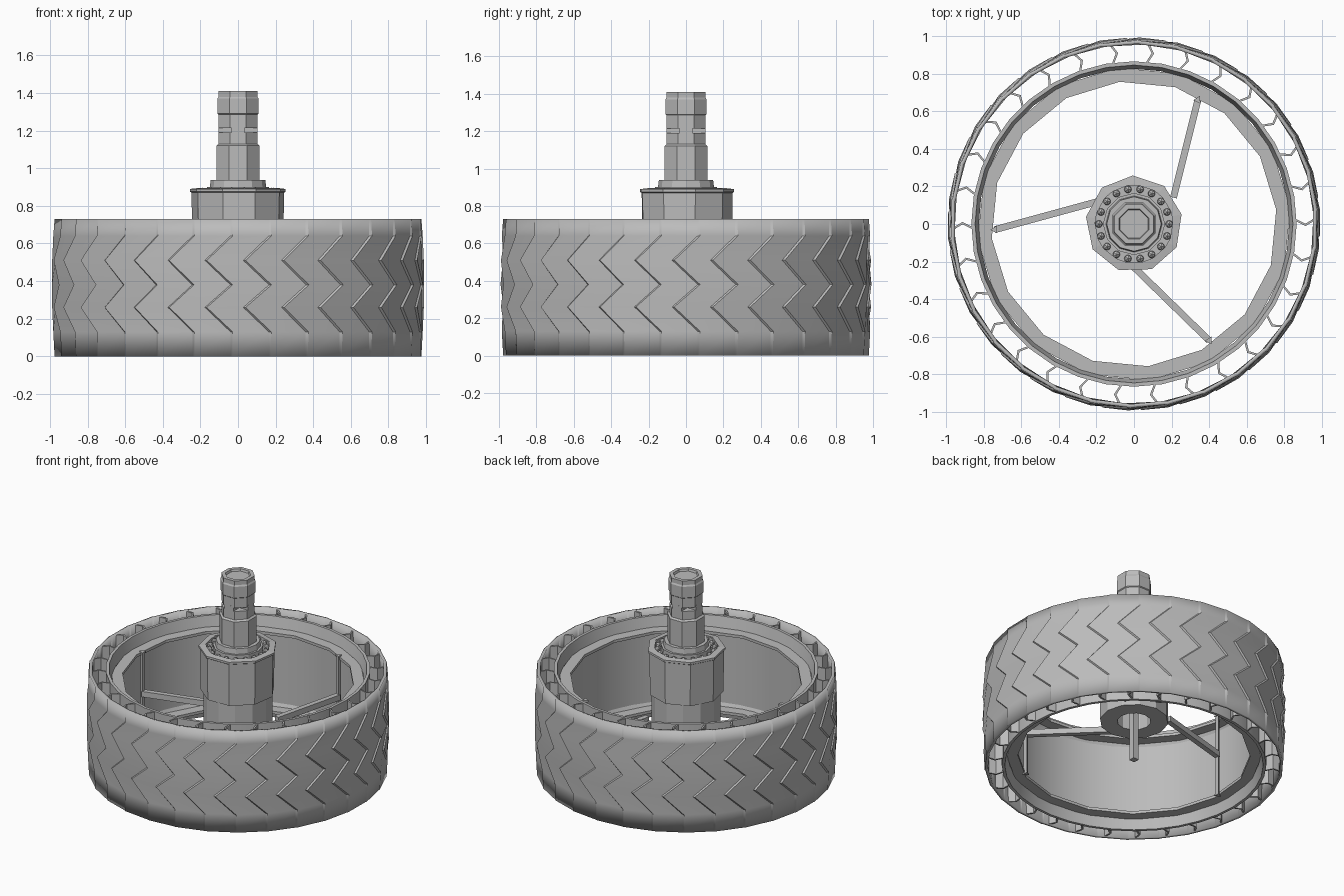
import bpy, bmesh
from math import sin, cos, pi, radians, hypot, atan2

cube = bpy.data.objects.get("Cube")
if cube:
    bpy.data.objects.remove(cube)

grey = bpy.data.materials.new("plain_grey")
grey.use_nodes = True
COLOR = (0.5, 0.5, 0.5, 1)
grey.diffuse_color = COLOR
grey.node_tree.nodes["Principled BSDF"].inputs["Base Color"].default_value = COLOR


def finish(name, bm, smooth=0):
    bmesh.ops.recalc_face_normals(bm, faces=bm.faces)
    mesh = bpy.data.meshes.new(name)
    bm.to_mesh(mesh)
    bm.free()
    mesh.materials.append(grey)
    ob = bpy.data.objects.new(name, mesh)
    bpy.context.collection.objects.link(ob)
    if smooth:
        bpy.ops.object.select_all(action='DESELECT')
        bpy.context.view_layer.objects.active = ob
        ob.select_set(True)
        bpy.ops.object.shade_smooth_by_angle(angle=radians(smooth))
    return ob


def lathe(name, profile, sides, turn=0, smooth=0):
    """Revolve a closed (radius, height) loop around z; radius 0 makes a pole."""
    bm = bmesh.new()
    rings = []
    for r, z in profile:
        if r == 0:
            rings.append([bm.verts.new((0, 0, z))] * sides)
        else:
            rings.append([bm.verts.new((r * cos(2 * pi * i / sides + turn),
                                        r * sin(2 * pi * i / sides + turn), z))
                          for i in range(sides)])
    for a, b in zip(rings, rings[1:] + rings[:1]):
        for i in range(sides):
            j = (i + 1) % sides
            quad = list(dict.fromkeys((a[i], a[j], b[j], b[i])))
            if len(quad) > 2:
                bm.faces.new(quad)
    return finish(name, bm, smooth)


def prism(name, outline, z0, z1):
    """Extrude a flat outline upward."""
    bm = bmesh.new()
    face = bm.faces.new([bm.verts.new((x, y, z0)) for x, y in outline])
    top = bmesh.ops.extrude_face_region(bm, geom=[face])["geom"]
    for v in top:
        if isinstance(v, bmesh.types.BMVert):
            v.co.z = z1
    return finish(name, bm)


def bar(name, p, q, width, z0, z1):
    dx, dy = q[0] - p[0], q[1] - p[1]
    k = width / 2 / hypot(dx, dy)
    nx, ny = -dy * k, dx * k
    return prism(name, [(p[0] + nx, p[1] + ny), (p[0] - nx, p[1] - ny),
                        (q[0] - nx, q[1] - ny), (q[0] + nx, q[1] + ny)], z0, z1)


def polar(r, a):
    return r * cos(a), r * sin(a)


H = 0.73
RIBS = 30
STEP = 2 * pi / RIBS

# Tread: a stepped shell whose seams zigzag into stacked chevrons
rows = [(0, 0.976, 1), (0.13, 0.98, 1), (0.26, 0.985, -1), (0.38, 0.987, 1),
        (0.51, 0.985, -1), (0.64, 0.98, 1), (H, 0.976, 1)]
bm = bmesh.new()
grid = []
for z, r, side in rows:
    ring = []
    for i in range(RIBS):
        a = i * STEP + side * 0.07
        step = 0.005 if 0 < z < H else 0.002
        ring += [bm.verts.new((*polar(r - step, a - 0.006), z)),
                 bm.verts.new((*polar(r + step, a + 0.006), z))]
    grid.append(ring)
for lo, hi in zip(grid, grid[1:]):
    for i in range(len(lo)):
        j = (i + 1) % len(lo)
        bm.faces.new((lo[i], lo[j], hi[j], hi[i]))
tread = finish("tread_band", bm, 20)
shell = tread.modifiers.new("thickness", 'SOLIDIFY')
shell.thickness = 0.02
shell.offset = -1

# Bent flexible ribs between tread and rim
for i in range(RIBS):
    a = i * STEP + 0.03
    w = 0.007
    path = [(0.968, a), (0.912, a - 0.035), (0.852, a)]
    outline = [polar(r, t - w) for r, t in path] + [polar(r, t + w) for r, t in path[::-1]]
    prism("flex_rib", outline, 0.005, H - 0.005)

# Rim wall and its two inner flanges
lathe("rim_wall", [(0.865, 0), (0.865, H), (0.845, H), (0.825, 0.65), (0.84, 0.62),
                   (0.84, 0.11), (0.825, 0.08), (0.845, 0)], 36, 0, 25)
for z in (0.07, 0.635):
    lathe("rim_flange", [(0.835, z), (0.835, z + 0.02), (0.76, z + 0.02), (0.76, z)], 16, 0.1)

# Spokes, each tied to an upright post with a three-sided end
spokes = [((-0.19, 0.12), (-0.74, -0.03)),
          ((0.21, 0.14), (0.34, 0.66)),
          ((0.0, -0.23), (0.40, -0.62))]
for p, q in spokes:
    bar("spoke", p, q, 0.036, 0.345, 0.385)
    a = atan2(q[1], q[0])
    for size, z0, z1 in ((0.017, 0.07, 0.655), (0.024, 0.06, 0.07), (0.024, 0.655, 0.665)):
        tri = [(q[0] + size * cos(a + k * 2 * pi / 3),
                q[1] + size * sin(a + k * 2 * pi / 3)) for k in range(3)]
        prism("spoke_post", tri, z0, z1)

# Motor hub: narrow lower body, wider upper body, recessed bearing seat
lathe("hub_lower", [(0.11, 0.33), (0.225, 0.33), (0.225, 0.58), (0.11, 0.58)], 12)
lathe("hub_upper", [(0, 0.57), (0.245, 0.57), (0.25, 0.87), (0.258, 0.875), (0.258, 0.89),
                    (0.215, 0.895), (0.215, 0.86), (0, 0.86)], 9, 0.2)
lathe("bearing_outer_ring", [(0.225, 0.86), (0.225, 0.892), (0.208, 0.892), (0.208, 0.86)], 18)
for i in range(18):
    x, y = polar(0.187, i * 2 * pi / 18)
    bm = bmesh.new()
    bmesh.ops.create_icosphere(bm, subdivisions=1, radius=0.022)
    bmesh.ops.translate(bm, verts=bm.verts, vec=(x, y, 0.875))
    finish("bearing_ball", bm)
lathe("bearing_inner_ring", [(0, 0.86), (0.165, 0.86), (0.165, 0.9), (0.15, 0.9),
                             (0.145, 0.938), (0, 0.938)], 12)

# Central post below the hub
bar("axle_post", (-0.022, 0), (0.022, 0), 0.044, 0.04, 0.58)

# Output shaft: stepped octagon, slotted neck and capped head
TURN = pi / 8
lathe("shaft_lower", [(0, 0.93), (0.125, 0.93), (0.125, 1.12), (0.112, 1.13),
                      (0.112, 1.19), (0, 1.19)], 8, TURN)
for i in range(4):
    a = i * pi / 2
    bar("shaft_neck_web", polar(0.03, a), polar(0.104, a), 0.07, 1.18, 1.225)
lathe("shaft_upper", [(0, 1.215), (0.112, 1.215), (0.112, 1.285), (0.118, 1.29),
                      (0.118, 1.37), (0.112, 1.38), (0.112, 1.41), (0.085, 1.41),
                      (0.08, 1.395), (0, 1.395)], 8, TURN)
